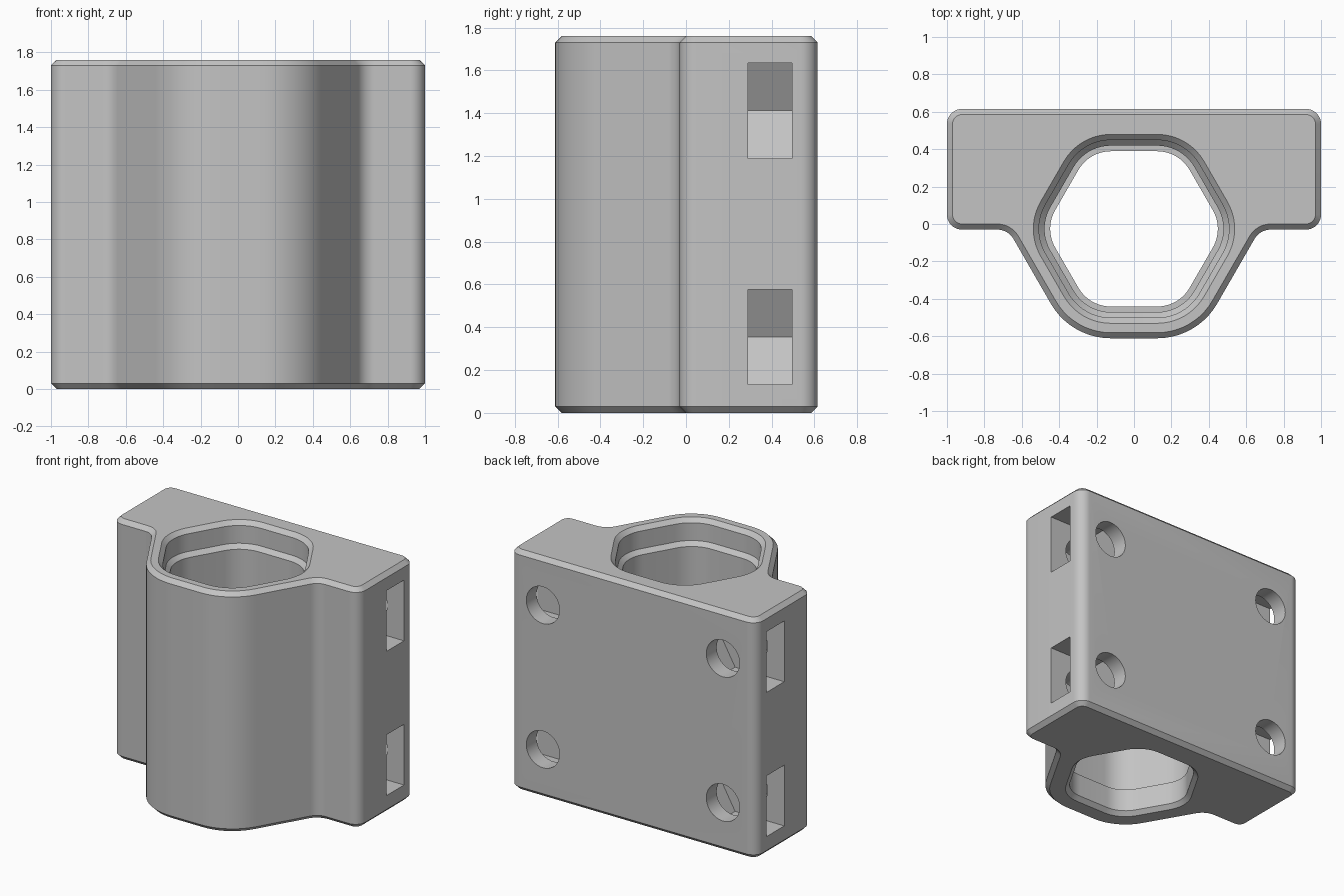
import bpy
import bmesh
import math
from mathutils import Vector

default = bpy.data.objects.get("Cube")
if default:
    bpy.data.objects.remove(default, do_unlink=True)

HEIGHT = 1.76
CHAMFER = 0.03
CENTRE_Y = -0.026          # centre of the hexagonal bore
COS30 = math.cos(math.radians(30))

grey = bpy.data.materials.new("plain_grey")
grey.use_nodes = True
grey.diffuse_color = (0.55, 0.55, 0.55, 1)
grey.node_tree.nodes["Principled BSDF"].inputs["Base Color"].default_value = grey.diffuse_color


def rounded(corners, steps=10):
    """Round each (x, y, radius) corner of a closed outline with an arc."""
    out = []
    for i, (x, y, r) in enumerate(corners):
        p = Vector((x, y))
        u = (Vector(corners[i - 1][:2]) - p).normalized()
        v = (Vector(corners[(i + 1) % len(corners)][:2]) - p).normalized()
        half = math.acos(max(-1, min(1, u.dot(v)))) / 2
        c = p + (u + v).normalized() * r / math.sin(half)
        t = r / math.tan(half)
        start, end = p + u * t - c, p + v * t - c
        a = math.atan2(start.y, start.x)
        turn = math.atan2(start.x * end.y - start.y * end.x, start.dot(end))
        for k in range(steps + 1):
            ang = a + turn * k / steps
            out.append((c.x + r * math.cos(ang), c.y + r * math.sin(ang)))
    return out


def loft(name, rings):
    """Closed solid through a list of equal-length 3D rings."""
    bm = bmesh.new()
    loops = [[bm.verts.new(p) for p in ring] for ring in rings]
    bm.faces.new(loops[0])
    bm.faces.new(loops[-1])
    n = len(loops[0])
    for low, high in zip(loops, loops[1:]):
        for i in range(n):
            j = (i + 1) % n
            bm.faces.new((low[i], low[j], high[j], high[i]))
    bmesh.ops.recalc_face_normals(bm, faces=bm.faces)
    mesh = bpy.data.meshes.new(name)
    bm.to_mesh(mesh)
    bm.free()
    mesh.materials.append(grey)
    obj = bpy.data.objects.new(name, mesh)
    bpy.context.collection.objects.link(obj)
    return obj


def body_outline(d):
    """Back plate merged with the half-hexagon front, shrunk by d."""
    a = 0.585 - d
    front = -0.03 + d
    foot_x = (a + (front - CENTRE_Y) / 2) / COS30
    nose_x = a / 2 / COS30
    right = [(nose_x, CENTRE_Y - a, a - 0.215), (foot_x, front, 0.1 + d),
             (1 - d, front, 0.08 - d), (1 - d, 0.615 - d, 0.08 - d)]
    left = [(-x, y, r) for x, y, r in reversed(right)]
    return rounded(right + left)


def hexagon(a):
    """Rounded hexagon with the given apothem, flats facing front and back."""
    r = a / COS30
    return rounded([(r * math.cos(math.radians(k * 60)),
                     CENTRE_Y + r * math.sin(math.radians(k * 60)), a - 0.215)
                    for k in range(6)])


def at_height(outline, z):
    return [(x, y, z) for x, y in outline]


def cut(target, cutter):
    cutter.hide_render = True
    mod = target.modifiers.new("cut", 'BOOLEAN')
    mod.operation = 'DIFFERENCE'
    mod.solver = 'EXACT'
    mod.object = cutter
    bpy.context.view_layer.objects.active = target
    bpy.ops.object.modifier_apply(modifier=mod.name)
    bpy.data.objects.remove(cutter, do_unlink=True)


# Main body with chamfered top and bottom rims
body = loft("clamp_body", [at_height(body_outline(d), z) for d, z in (
    (CHAMFER, 0), (0, CHAMFER), (0, HEIGHT - CHAMFER), (CHAMFER, HEIGHT))])

# Stepped hexagonal bore: bottom lip, main bore, wider top recess
bore_steps = [(0.465, -0.02), (0.415, CHAMFER), (0.415, 0.2), (0.445, 0.2),
              (0.445, 1.57), (0.475, 1.6), (0.475, HEIGHT - CHAMFER), (0.525, HEIGHT + 0.02)]
cut(body, loft("bore_cutter", [at_height(hexagon(a), z) for a, z in bore_steps]))

# Nut slots from the sides and screw holes from the back
SCREW_X = 0.73
HALF = 0.2225
for side in (-1, 1):
    for z in (0.355, 1.412):
        tip = SCREW_X - HALF / COS30
        shoulder = SCREW_X - HALF / COS30 / 2
        slot = [(tip, 0), (shoulder, HALF), (1.1, HALF), (1.1, -HALF), (shoulder, -HALF)]
        cut(body, loft("nut_slot_cutter", [[(side * x, y, z + h) for x, h in slot]
                                           for y in (0.29, 0.495)]))
        circle = [(0.135 * math.cos(math.tau * k / 40), 0.135 * math.sin(math.tau * k / 40))
                  for k in range(40)]
        cut(body, loft("screw_hole_cutter", [[(side * SCREW_X + x, y, z + h) for x, h in circle]
                                             for y in (0.1, 0.7)]))

# Smooth the rounded walls, keep the chamfers crisp
bpy.ops.object.select_all(action='DESELECT')
body.select_set(True)
bpy.context.view_layer.objects.active = body
bpy.ops.object.shade_smooth_by_angle(angle=math.radians(30))
